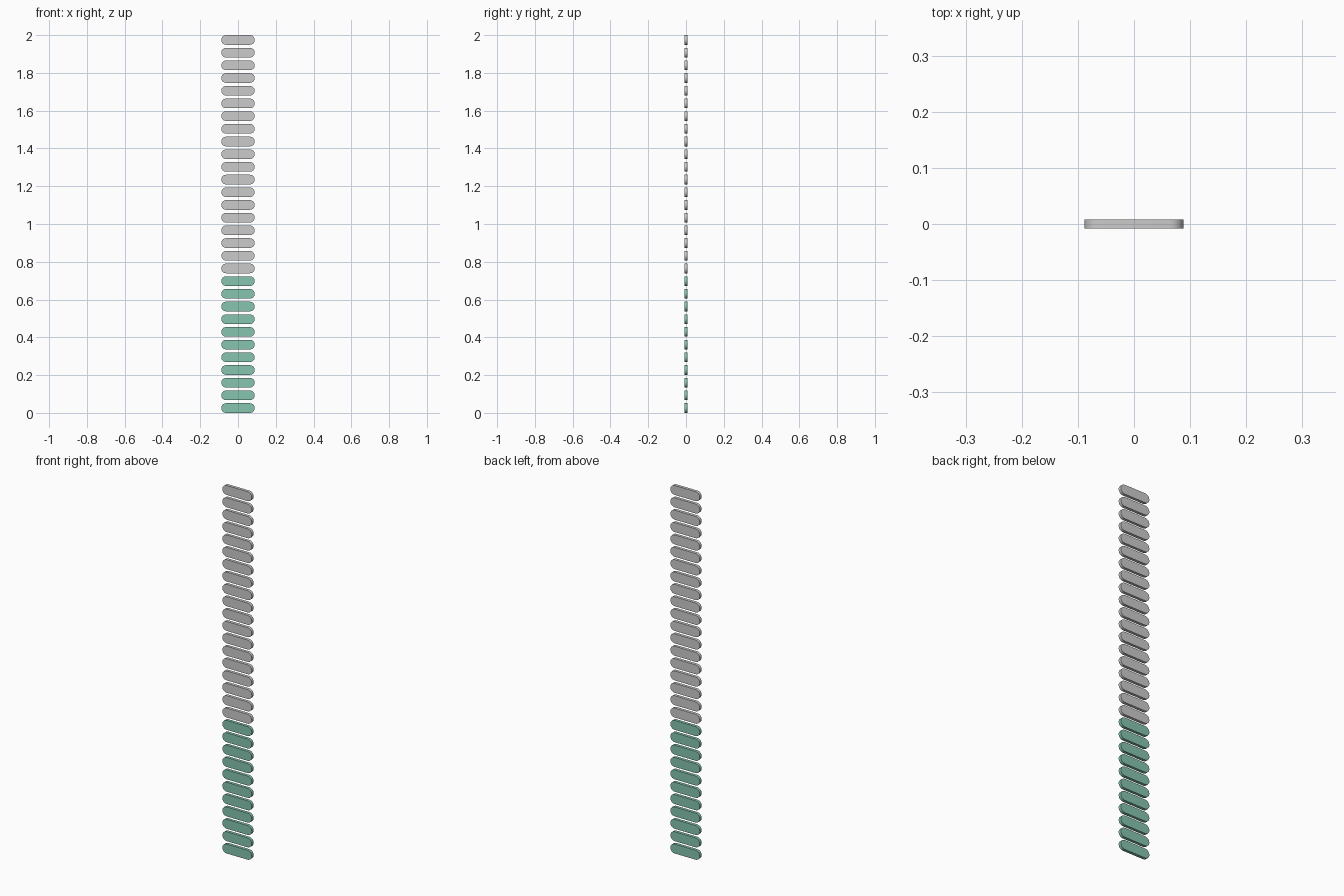
import bpy, bmesh, math

if "Cube" in bpy.data.objects:
    bpy.data.objects.remove(bpy.data.objects["Cube"])

COUNT, GREEN = 30, 11
W, H, D = 0.177, 0.0512, 0.016
PITCH = (2.0 - H) / (COUNT - 1)
R = H / 2
SEG = 12

green = bpy.data.materials.new("green_lit")
green.diffuse_color = (0.24, 0.56, 0.43, 1)
green.use_nodes = True
green.node_tree.nodes["Principled BSDF"].inputs["Base Color"].default_value = green.diffuse_color


def pill_mesh(name, mat=None):
    # Stadium outline extruded along y
    bm = bmesh.new()
    outline = []
    for cx, start in ((W / 2 - R, -math.pi / 2), (-W / 2 + R, math.pi / 2)):
        for i in range(SEG + 1):
            a = start + math.pi * i / SEG
            outline.append((cx + R * math.cos(a), R * math.sin(a)))
    face = bm.faces.new([bm.verts.new((x, -D / 2, z)) for x, z in outline])
    ext = bmesh.ops.extrude_face_region(bm, geom=[face], use_keep_orig=True)
    verts = [g for g in ext["geom"] if isinstance(g, bmesh.types.BMVert)]
    bmesh.ops.translate(bm, verts=verts, vec=(0, D, 0))
    bmesh.ops.recalc_face_normals(bm, faces=bm.faces)
    # Smooth rim, crisp flat faces
    for f in bm.faces:
        f.smooth = True
    for e in bm.edges:
        e.smooth = e.calc_face_angle(0) < math.radians(40)
    me = bpy.data.meshes.new(name)
    bm.to_mesh(me)
    bm.free()
    if mat:
        me.materials.append(mat)
    return me


lit = pill_mesh("lit_segment", green)
unlit = pill_mesh("unlit_segment")

# Vertical stack of bar segments
for i in range(COUNT):
    me = lit if i < GREEN else unlit
    ob = bpy.data.objects.new(f"{me.name}_{i + 1:02d}", me)
    ob.location = (0, 0, R + i * PITCH)
    bpy.context.collection.objects.link(ob)
